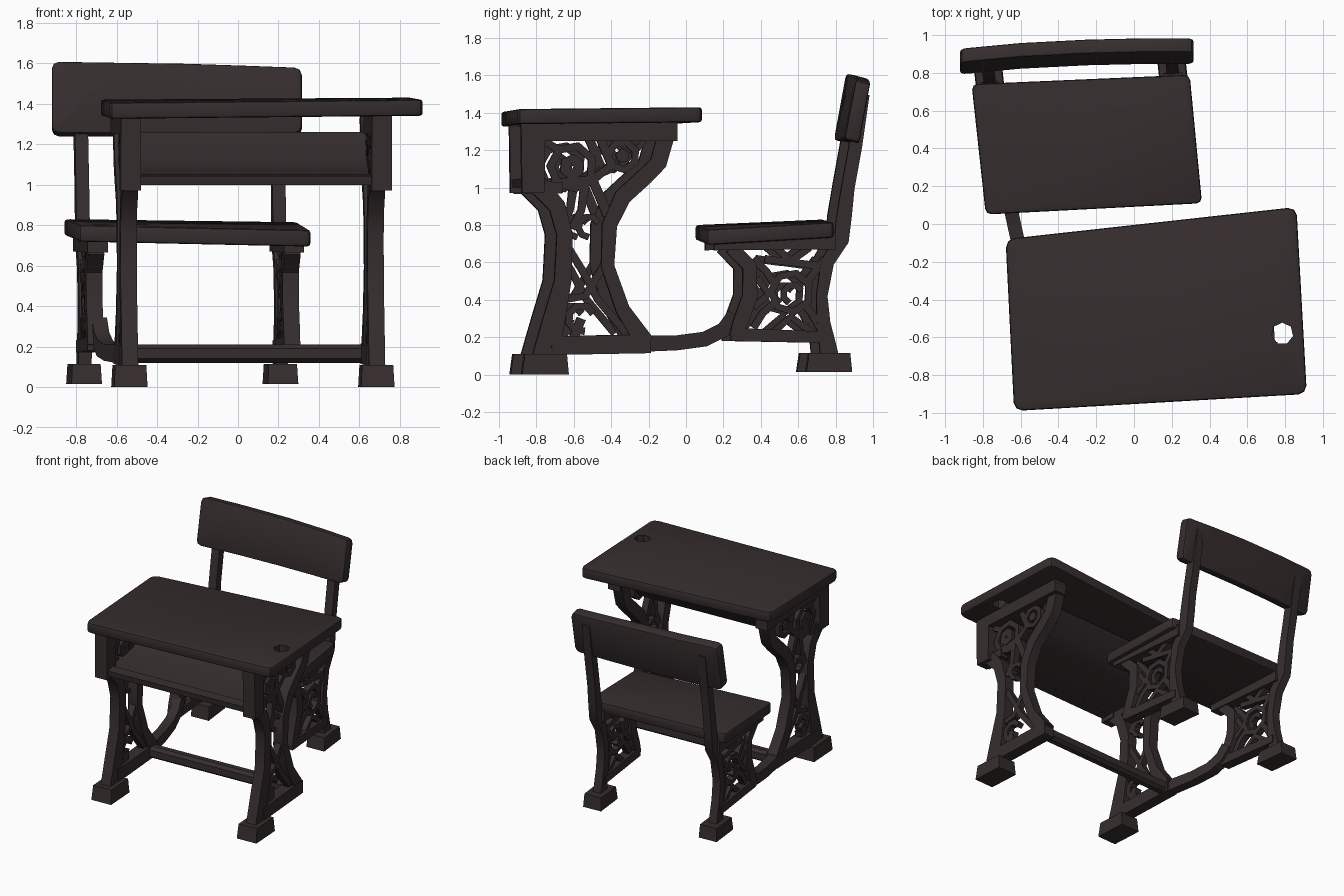
import bpy, bmesh, math
from mathutils import Vector

if "Cube" in bpy.data.objects:
    bpy.data.objects.remove(bpy.data.objects["Cube"])

mat = bpy.data.materials.new("dark brown")
mat.diffuse_color = (0.036, 0.026, 0.027, 1)
mat.use_nodes = True
mat.node_tree.nodes["Principled BSDF"].inputs["Base Color"].default_value = mat.diffuse_color


def finish(name, bm):
    bmesh.ops.recalc_face_normals(bm, faces=bm.faces)
    me = bpy.data.meshes.new(name)
    bm.to_mesh(me)
    bm.free()
    me.materials.append(mat)
    ob = bpy.data.objects.new(name, me)
    bpy.context.collection.objects.link(ob)
    bpy.ops.object.select_all(action='DESELECT')
    ob.select_set(True)
    bpy.context.view_layer.objects.active = ob
    bpy.ops.object.shade_smooth_by_angle(angle=math.radians(35))
    return ob


# skewed frames: u = sideways offset from the right-hand side frame
def desk(u, y, z):
    return (0.685 + u - 0.06 * (y + 0.78), y + 0.05 * u, z)


def chair(u, y, z):
    return (0.20 + u - 0.11 * (y - 0.85), y + 0.05 * u, z)


def rail(u, y, z):
    return (-0.58 + u - 0.22 * (y + 0.25), y, z)


def strip(bm, frame, u, t, pts, closed=False):
    """Flat bar along (y, z, width) points, t thick sideways."""
    n = len(pts)
    rings = []
    for i, (y, z, w) in enumerate(pts):
        a = pts[(i - 1) % n] if closed or i else pts[0]
        b = pts[(i + 1) % n] if closed or i < n - 1 else pts[-1]
        d = Vector((b[0] - a[0], b[1] - a[1])).normalized() * w / 2
        c = [(-1, -1), (1, -1), (1, 1), (-1, 1)]
        rings.append([bm.verts.new(frame(u + s * t / 2, y - k * d.y, z + k * d.x))
                      for s, k in c])
    for i in range(n if closed else n - 1):
        a, b = rings[i], rings[(i + 1) % n]
        for j in range(4):
            bm.faces.new((a[j], a[(j + 1) % 4], b[(j + 1) % 4], b[j]))
    if not closed:
        bm.faces.new(rings[0])
        bm.faces.new(rings[-1])


def ring(bm, frame, u, t, y, z, r, w, n=7, turn=1.0):
    pts = [(y + r * math.cos(0.4 + turn * 6.283 * i / n),
            z + r * math.sin(0.4 + turn * 6.283 * i / n), w) for i in range(n)]
    strip(bm, frame, u, t, pts, turn == 1.0)


def foot(bm, frame, u, y0, y1, z0, z1, w):
    lo = [(u - w / 2, y0), (u + w / 2, y0), (u + w / 2, y1), (u - w / 2, y1)]
    a = [bm.verts.new(frame(p, q, z0)) for p, q in lo]
    b = [bm.verts.new(frame(u + (p - u) * .93, q + (.015 if q == y0 else -.01), z1))
         for p, q in lo]
    for j in range(4):
        bm.faces.new((a[j], a[(j + 1) % 4], b[(j + 1) % 4], b[j]))
    bm.faces.new(a)
    bm.faces.new(b)


def loft(name, sections, corner_pairs, radius, edge):
    """Board through 4-point sections, with rounded end corners."""
    bm = bmesh.new()
    rs = [[bm.verts.new(p) for p in s] for s in sections]
    for a, b in zip(rs, rs[1:]):
        for j in range(4):
            bm.faces.new((a[j], a[(j + 1) % 4], b[(j + 1) % 4], b[j]))
    bm.faces.new(rs[0])
    bm.faces.new(rs[-1])
    es = [bm.edges.get((r[i], r[j])) for r in (rs[0], rs[-1]) for i, j in corner_pairs]
    bmesh.ops.bevel(bm, geom=es, offset=radius, segments=2, profile=0.5, affect='EDGES')
    bmesh.ops.recalc_face_normals(bm, faces=bm.faces)
    es = [e for e in bm.edges if e.calc_face_angle(0) > math.radians(60)]
    bmesh.ops.bevel(bm, geom=es, offset=edge, segments=2, profile=0.5, affect='EDGES')
    return finish(name, bm)


def slab(name, fl, bl, fr, br, t, radius):
    secs = [[(*f[:2], f[2] - t), (*b[:2], b[2] - t), b, f] for f, b in ((fl, bl), (fr, br))]
    return loft(name, secs, ((0, 3), (1, 2)), radius, 0.014)


# desk top with inkwell hole
top = slab("desk_top", (-.635, -.99, 1.405), (-.68, -.08, 1.42),
           (.915, -.90, 1.42), (.86, .09, 1.43), .08, .045)
bpy.ops.mesh.primitive_cylinder_add(vertices=7, radius=.058, depth=.5, location=(.785, -.58, 1.4))
cutter = bpy.context.object
cutter.name = "inkwell_cutter"
cutter.hide_render = True
bpy.context.view_layer.objects.active = top
m = top.modifiers.new("hole", 'BOOLEAN')
m.operation, m.object, m.solver = 'DIFFERENCE', cutter, 'EXACT'
bpy.ops.object.modifier_apply(modifier="hole")
bpy.data.objects.remove(cutter)

# seat board
slab("seat", (-.785, .05, .80), (-.86, .74, .83), (.36, .11, .775), (.295, .79, .815), .082, .03)

# backrest, gently curved and leaning back
secs = [[(x, y, 1.255), (x, y + .08, 1.235), (x, y + .14, zt - .02), (x, y + .065, zt)]
        for x, y, zt in ((-.92, .79, 1.61), (-.6, .82, 1.605), (-.25, .838, 1.6),
                         (.05, .845, 1.59), (.315, .845, 1.58))]
loft("backrest", secs, ((0, 1), (2, 3)), .035, .012)

# cast desk sides
for side, u in (("right", 0), ("left", -1.22)):
    bm = bmesh.new()
    uo = u + (.02 if u == 0 else 0)
    strip(bm, desk, u, .08, [(-.76, .07, .14), (-.71, .28, .12), (-.66, .5, .09),
                             (-.65, .75, .085), (-.69, .9, .09), (-.78, 1.0, .1)])
    strip(bm, desk, u, .08, [(-.22, .17, .1), (-.34, .35, .075), (-.42, .58, .07),
                             (-.41, .8, .08), (-.34, .95, .09), (-.22, 1.06, .09),
                             (-.15, 1.13, .09), (-.09, 1.34, .09)])
    strip(bm, desk, u, .09, [(-.72, .155, .1), (-.19, .165, .1)])
    strip(bm, desk, uo, .1, [(-.88, 1.3, .1), (-.05, 1.3, .1)])
    strip(bm, desk, uo, .1, [(-.82, 1.34, .13), (-.82, .97, .12)])
    strip(bm, desk, u, .07, [(-.86, 1.0, .07), (-.66, 1.0, .06)])
    foot(bm, desk, u, -.88, -.63, 0, .11, .165)
    # scrollwork
    ring(bm, desk, u, .05, -.61, 1.11, .115, .045)
    ring(bm, desk, u, .06, -.61, 1.11, .04, .06, 6)
    ring(bm, desk, u, .05, -.34, 1.17, .075, .04)
    ring(bm, desk, u, .05, -.34, 1.17, .02, .04, 5)
    strip(bm, desk, u, .05, [(-.72, 1.02, .05), (-.5, 1.04, .05), (-.4, 1.12, .05), (-.46, 1.27, .05)])
    strip(bm, desk, u, .05, [(-.76, 1.25, .04), (-.66, 1.19, .04)])
    strip(bm, desk, u, .05, [(-.54, 1.02, .05), (-.56, .88, .04), (-.61, .78, .04)])
    strip(bm, desk, u, .05, [(-.5, 1.04, .05), (-.46, .95, .05), (-.42, .85, .05)])
    ring(bm, desk, u, .05, -.52, .79, .055, .035, 7, .8)
    strip(bm, desk, u, .05, [(-.63, .68, .04), (-.55, .55, .04), (-.47, .4, .04), (-.32, .22, .04)])
    strip(bm, desk, u, .05, [(-.43, .6, .04), (-.54, .42, .04), (-.66, .4, .04)])
    ring(bm, desk, u, .05, -.56, .3, .07, .04, 7, .85)
    strip(bm, desk, u, .05, [(-.56, .3, .05), (-.6, .2, .05)])
    finish("desk_side_" + side, bm)

# book shelf, front lip and floor crossbar
bm = bmesh.new()
strip(bm, desk, -.61, 1.2, [(-.84, 1.02, .03), (-.5, 1.05, .03), (-.34, 1.12, .03), (-.22, 1.25, .03)])
finish("book_shelf", bm)
bm = bmesh.new()
strip(bm, desk, -.6, 1.26, [(-.87, 1.02, .045), (-.8, 1.03, .045)])
finish("shelf_lip", bm)
bm = bmesh.new()
strip(bm, desk, -.61, 1.2, [(-.295, .165, .05), (-.27, .165, .09), (-.23, .165, .09), (-.205, .165, .05)])
finish("crossbar", bm)

# rail joining desk and seat on the left
bm = bmesh.new()
strip(bm, rail, 0, .075, [(-.29, .165, .09), (-.05, .17, .08), (.1, .19, .08),
                          (.2, .24, .08), (.26, .32, .08)])
finish("floor_rail", bm)

# cast seat sides with backrest posts
for side, u in (("right", 0), ("left", -.97)):
    bm = bmesh.new()
    strip(bm, chair, u, .065, [(.95, 1.5, .06), (.905, 1.22, .07), (.865, 1.0, .07),
                               (.845, .85, .08), (.83, .72, .08), (.755, .6, .07),
                               (.725, .42, .06), (.735, .28, .07), (.77, .08, .1)])
    strip(bm, chair, u, .08, [(.24, .68, .07), (.34, .58, .08), (.34, .42, .08), (.29, .28, .08), (.26, .2, .06)])
    strip(bm, chair, u, .1, [(.15, .70, .07), (.8, .715, .09)])
    strip(bm, chair, u, .08, [(.24, .215, .07), (.76, .2, .06)])
    foot(bm, chair, u, .64, .885, .015, .115, .15)
    # scrollwork
    ring(bm, chair, u, .05, .56, .44, .105, .04)
    ring(bm, chair, u, .05, .57, .43, .05, .035, 6, .75)
    for pts in ([(.36, .62), (.43, .55), (.47, .49)], [(.48, .68), (.57, .6), (.72, .58)],
                [(.66, .68), (.55, .6), (.42, .62)], [(.36, .25), (.41, .33), (.47, .38)],
                [(.72, .24), (.67, .33), (.63, .38)], [(.74, .62), (.68, .54), (.64, .49)],
                [(.46, .22), (.56, .31), (.68, .22)], [(.38, .52), (.44, .43), (.36, .36)]):
        strip(bm, chair, u, .05, [(y, z, .04) for y, z in pts])
    finish("seat_side_" + side, bm)
